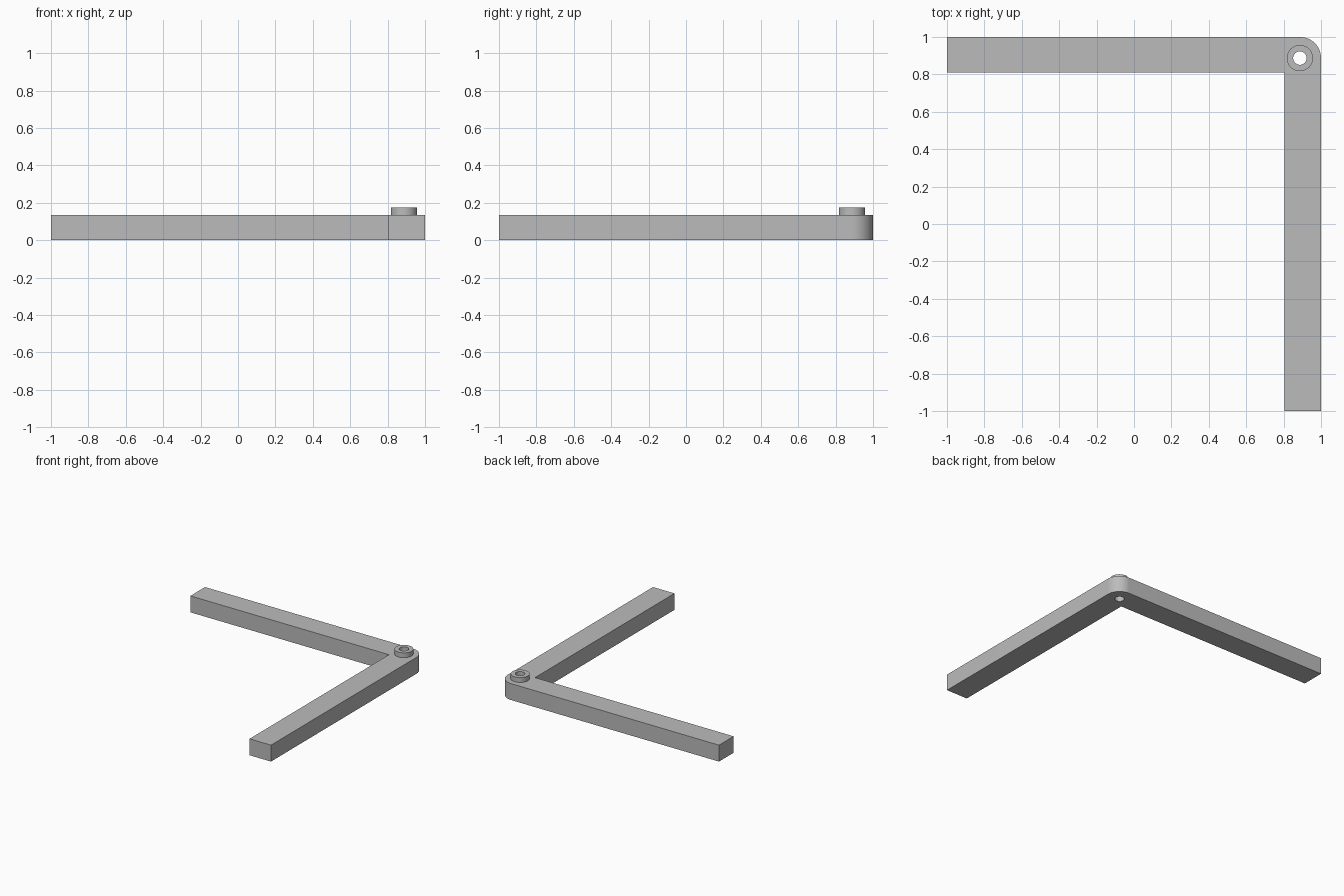
import bpy
import bmesh
from math import sin, cos, pi

cube = bpy.data.objects.get("Cube")
if cube:
    bpy.data.objects.remove(cube, do_unlink=True)

PIVOT = 0.887        # x and y of the boss axis
BAR_TOP = 0.135
BOSS_TOP = 0.175

grey = bpy.data.materials.new("plain grey")
grey.use_nodes = True
colour = (0.5, 0.5, 0.5, 1)
grey.diffuse_color = colour
grey.node_tree.nodes["Principled BSDF"].inputs["Base Color"].default_value = colour


def arc(radius, start, end, steps):
    return [(PIVOT + radius * cos(start + (end - start) * i / steps),
             PIVOT + radius * sin(start + (end - start) * i / steps))
            for i in range(steps + 1)]


def prism(name, outline, bottom, top):
    """Extrude a flat outline into a solid."""
    bm = bmesh.new()
    face = bm.faces.new([bm.verts.new((x, y, bottom)) for x, y in outline])
    new = bmesh.ops.extrude_face_region(bm, geom=[face])["geom"]
    verts = [v for v in new if isinstance(v, bmesh.types.BMVert)]
    bmesh.ops.translate(bm, verts=verts, vec=(0, 0, top - bottom))
    bmesh.ops.recalc_face_normals(bm, faces=bm.faces)
    mesh = bpy.data.meshes.new(name)
    bm.to_mesh(mesh)
    bm.free()
    mesh.materials.append(grey)
    obj = bpy.data.objects.new(name, mesh)
    bpy.context.collection.objects.link(obj)
    return obj


def circle(radius):
    return arc(radius, 0, 2 * pi, 48)[:-1]


# L-shaped bar with a rounded outer corner
outline = [(-1, 1), (-1, 0.81), (0.805, 0.81), (0.805, -1), (1, -1)]
outline += arc(1 - PIVOT, 0, pi / 2, 16)
bar = prism("corner_bar", outline, 0, BAR_TOP)

# Round boss on the corner
boss = prism("pivot_boss", circle(0.07), BAR_TOP, BOSS_TOP)

# Bore through bar and boss
bore = prism("bore_cutter", circle(0.036), -0.1, 0.3)
bore.hide_render = True

for obj in (bar, boss):
    bpy.ops.object.select_all(action="DESELECT")
    obj.select_set(True)
    bpy.context.view_layer.objects.active = obj
    cut = obj.modifiers.new("bore", "BOOLEAN")
    cut.operation = "DIFFERENCE"
    cut.solver = "EXACT"
    cut.object = bore
    bpy.ops.object.modifier_apply(modifier=cut.name)
    bpy.ops.object.shade_smooth_by_angle(angle=pi / 6)

bpy.data.objects.remove(bore, do_unlink=True)
